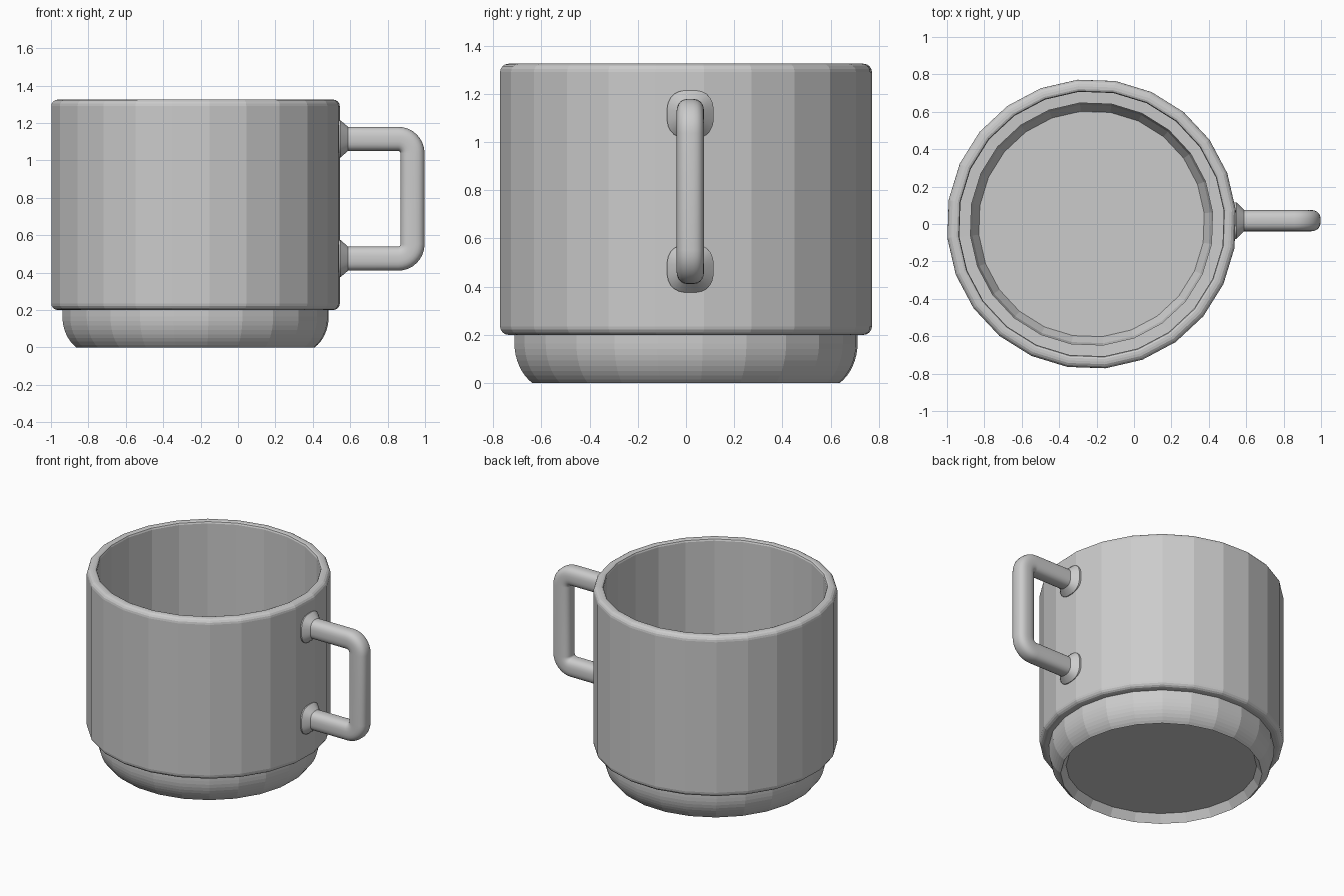
import bpy, bmesh
from math import sin, cos, pi, radians
from mathutils import Vector

cube = bpy.data.objects.get("Cube")
if cube:
    bpy.data.objects.remove(cube, do_unlink=True)

grey = bpy.data.materials.new("plain grey")
grey.use_nodes = True
colour = (0.6, 0.6, 0.6, 1)
grey.diffuse_color = colour
grey.node_tree.nodes["Principled BSDF"].inputs["Base Color"].default_value = colour


def loft(name, rings):
    """Skin a list of equal-sized point rings and cap both ends."""
    bm = bmesh.new()
    loops = [[bm.verts.new(p) for p in ring] for ring in rings]
    for a, b in zip(loops, loops[1:]):
        for i in range(len(a)):
            j = (i + 1) % len(a)
            bm.faces.new((a[i], a[j], b[j], b[i]))
    bm.faces.new(loops[0][::-1])
    bm.faces.new(loops[-1])
    bmesh.ops.recalc_face_normals(bm, faces=bm.faces)
    mesh = bpy.data.meshes.new(name)
    bm.to_mesh(mesh)
    bm.free()
    mesh.materials.append(grey)
    obj = bpy.data.objects.new(name, mesh)
    bpy.context.collection.objects.link(obj)
    return obj


def arc(cx, cz, rx, rz, start, end, steps):
    angles = [radians(start + (end - start) * i / steps) for i in range(steps + 1)]
    return [(cx + rx * cos(a), cz + rz * sin(a)) for a in angles]


# Cup: radius and height profile, from the recessed underside to the inner floor
SIDES, TURN, CUP_X = 24, radians(5.5), -0.227
profile = [(0.605, 0.055)]
profile += arc(0.555, 0.165, 0.16, 0.195, -58, 0, 8)      # rounded base
profile += [(0.715, 0.2)]
profile += arc(0.74, 0.235, 0.035, 0.035, -90, 0, 4)      # lower body edge
profile += arc(0.74, 1.29, 0.035, 0.035, 0, 90, 4)        # outer rim
profile += arc(0.725, 1.31, 0.015, 0.015, 90, 180, 2)     # inner rim
profile += [(0.71, 0.265), (0.65, 0.262), (0.65, 0.165)]  # inner wall and ledge
profile += [(0.64, 0.12), (0.605, 0.06)]

steps = [TURN + 2 * pi * i / SIDES for i in range(SIDES)]
loft("cup", [[(CUP_X + r * cos(a), r * sin(a), z) for a in steps] for r, z in profile])

# Handle: rounded section swept along a squared loop
THICK, WIDTH, HANDLE_Y = 0.13, 0.115, 0.018
LOW, HIGH, INNER_X, CORNER = 0.54, 1.05, 0.868, 0.012


def section(x, z, angle, scale_u=1, scale_v=1):
    """Ring whose inner side sits at x, z and which extends outward along angle."""
    out = Vector((cos(angle), 0, sin(angle)))
    centre = Vector((x, HANDLE_Y, z)) + out * THICK / 2
    ring = []
    for i in range(24):
        a = 2 * pi * (i + 0.5) / 24
        c, s = cos(a), sin(a)
        u = abs(c) ** 0.75 * (1 if c > 0 else -1) * THICK / 2 * scale_u
        v = abs(s) ** 0.75 * (1 if s > 0 else -1) * WIDTH / 2 * scale_v
        ring.append(centre + out * u + Vector((0, v, 0)))
    return ring


def foot(z, angle):
    return [section(0.5, z, angle, 1.54, 1.7), section(0.548, z, angle, 1.54, 1.7),
            section(0.588, z, angle)]


def bend(z, start, end):
    px = INNER_X - CORNER
    pz = z - CORNER if z == HIGH else z + CORNER
    rings = []
    for i in range(9):
        a = start + (end - start) * i / 8
        rings.append(section(px + CORNER * cos(a), pz + CORNER * sin(a), a))
    return rings


up, down = pi / 2, -pi / 2
rings = foot(HIGH, up) + bend(HIGH, up, 0) + bend(LOW, 0, down) + foot(LOW, down)[::-1]
handle = loft("handle", rings)
bpy.ops.object.select_all(action="DESELECT")
handle.select_set(True)
bpy.context.view_layer.objects.active = handle
bpy.ops.object.shade_smooth_by_angle(angle=radians(32))
